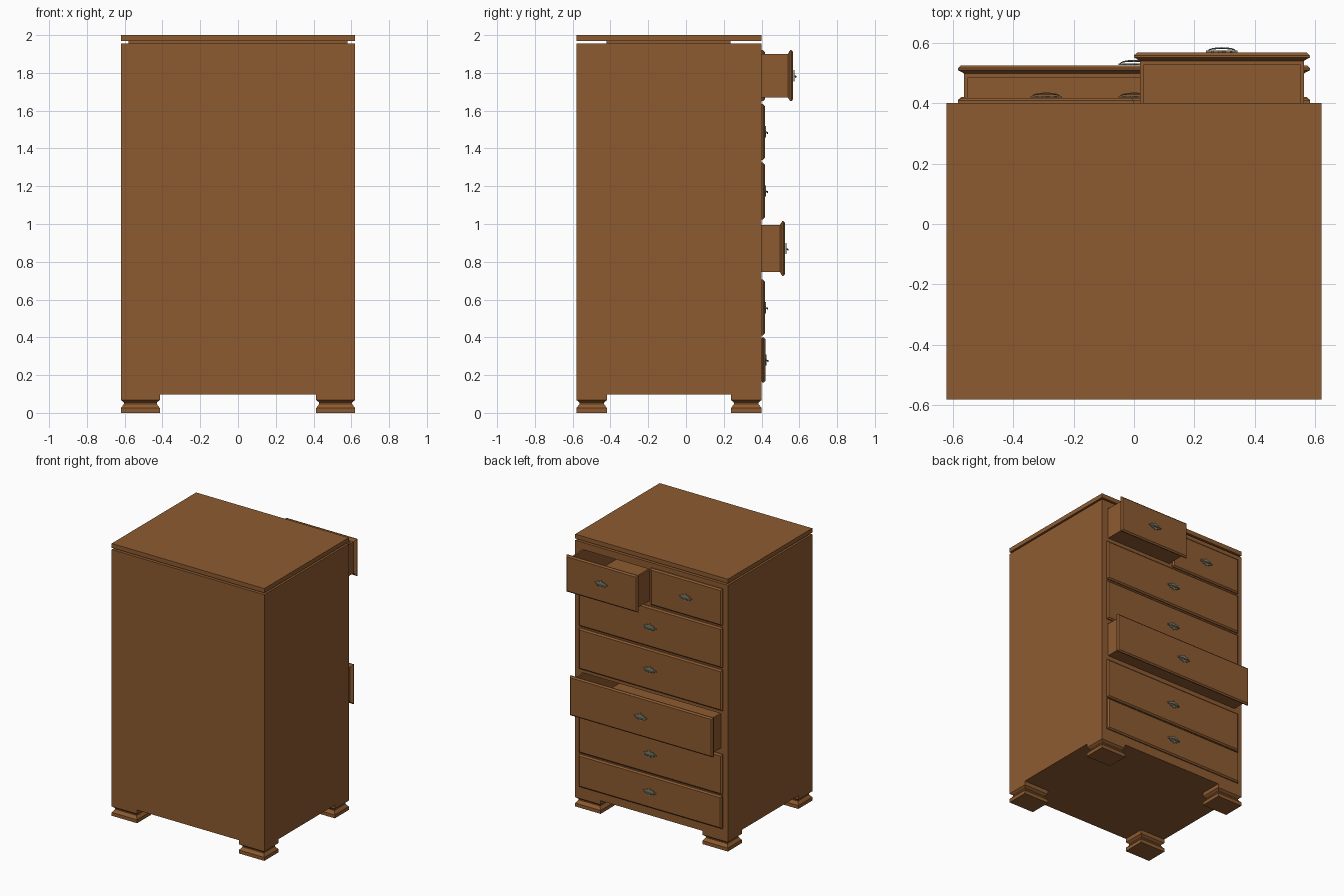
import bpy, bmesh, math
from mathutils import Vector, Matrix

if "Cube" in bpy.data.objects:
    bpy.data.objects.remove(bpy.data.objects["Cube"])


def material(name, rgb):
    m = bpy.data.materials.new(name)
    m.diffuse_color = (*rgb, 1)
    m.use_nodes = True
    m.node_tree.nodes["Principled BSDF"].inputs["Base Color"].default_value = m.diffuse_color
    return m


WOOD = material("brown wood", (0.27, 0.105, 0.03))
METAL = material("aged metal", (0.2, 0.2, 0.14))


def add_box(bm, x0, x1, y0, y1, z0, z1):
    c = Vector(((x0 + x1) / 2, (y0 + y1) / 2, (z0 + z1) / 2))
    bmesh.ops.create_cube(bm, size=1, matrix=Matrix.Translation(c)
                          @ Matrix.Diagonal((x1 - x0, y1 - y0, z1 - z0, 1)))


def add_rings(bm, rings):
    """Loft closed rings of points and cap both ends."""
    loops = [[bm.verts.new(p) for p in r] for r in rings]
    for a, b in zip(loops, loops[1:]):
        n = len(a)
        for i in range(n):
            bm.faces.new((a[i], a[(i + 1) % n], b[(i + 1) % n], b[i]))
    bm.faces.new(loops[0])
    bm.faces.new(loops[-1])


def finish(bm, name, mat):
    bmesh.ops.recalc_face_normals(bm, faces=bm.faces)
    me = bpy.data.meshes.new(name)
    bm.to_mesh(me)
    bm.free()
    me.materials.append(mat)
    ob = bpy.data.objects.new(name, me)
    bpy.context.collection.objects.link(ob)
    return ob


# Drawers: x range, z range of the front panel, and how far pulled out
DRAWERS = [
    (0.0, 0.582, 1.65, 1.92, 0.15),
    (-0.582, 0.0, 1.65, 1.92, 0.0),
    (-0.582, 0.582, 1.34, 1.635, 0.0),
    (-0.582, 0.582, 1.025, 1.325, 0.0),
    (-0.582, 0.582, 0.725, 1.015, 0.108),
    (-0.582, 0.582, 0.41, 0.705, 0.0),
    (-0.582, 0.582, 0.16, 0.40, 0.003),
]
INSET = 0.02      # drawer box is smaller than its front panel
FACE = 0.417      # front of a closed drawer panel

# Carcass with an opening cut for every drawer
bm = bmesh.new()
add_box(bm, -0.62, 0.62, -0.58, 0.40, 0.097, 1.955)
carcass = finish(bm, "cabinet_body", WOOD)
bm = bmesh.new()
for x0, x1, z0, z1, _ in DRAWERS:
    g = INSET - 0.003
    add_box(bm, x0 + g, x1 - g, -0.50, 0.6, z0 + g, z1 - g)
cutter = finish(bm, "opening_cutter", WOOD)
cutter.hide_render = True
cut = carcass.modifiers.new("openings", "BOOLEAN")
cut.operation = "DIFFERENCE"
cut.solver = "EXACT"
cut.object = cutter
bpy.context.view_layer.objects.active = carcass
bpy.ops.object.modifier_apply(modifier=cut.name)
bpy.data.objects.remove(cutter)

# Top slab on a recessed neck
bm = bmesh.new()
add_box(bm, -0.58, 0.58, -0.42, 0.235, 1.95, 1.975)
finish(bm, "top_neck", WOOD)
bm = bmesh.new()
add_box(bm, -0.62, 0.62, -0.58, 0.40, 1.968, 2.0)
finish(bm, "top_slab", WOOD)

# Waisted feet
FOOT = [(0.0, 0.0), (0.025, 0.0), (0.047, 0.016), (0.055, 0.016), (0.068, 0.0), (0.098, 0.0)]
for side, sx in (("left", -0.517), ("right", 0.517)):
    for end, sy in (("front", -0.499), ("back", 0.319)):
        bm = bmesh.new()
        rings = []
        for z, d in FOOT:
            w, l = 0.103 - d, 0.081 - d
            rings.append([(sx + a * w, sy + b * l, z)
                          for a, b in ((-1, -1), (1, -1), (1, 1), (-1, 1))])
        add_rings(bm, rings)
        finish(bm, f"{end}_{side}_foot", WOOD)


def drawer(i, x0, x1, z0, z1, out):
    # Front panel with bevelled edges
    bm = bmesh.new()
    f = FACE + out
    rings = []
    for y, d in ((f - 0.027, INSET), (f - 0.016, 0.0), (f - 0.009, 0.0), (f, 0.01)):
        rings.append([(x0 + d, y, z0 + d), (x1 - d, y, z0 + d),
                      (x1 - d, y, z1 - d), (x0 + d, y, z1 - d)])
    add_rings(bm, rings)
    finish(bm, f"drawer_front_{i}", WOOD)
    # Open box behind the panel: inset the top face and sink it
    bm = bmesh.new()
    add_box(bm, x0 + INSET, x1 - INSET, f - 0.89, f - 0.027, z0 + INSET, z1 - INSET)
    bm.normal_update()
    top = max(bm.faces, key=lambda q: q.calc_center_median().z)
    bmesh.ops.inset_region(bm, faces=[top], thickness=0.018)
    down = bmesh.ops.extrude_face_region(bm, geom=[top])
    verts = [v for v in down["geom"] if isinstance(v, bmesh.types.BMVert)]
    bmesh.ops.translate(bm, verts=verts, vec=(0, 0, -(z1 - z0 - 2 * INSET - 0.02)))
    if top.is_valid:
        bmesh.ops.delete(bm, geom=[top], context="FACES_ONLY")
    finish(bm, f"drawer_box_{i}", WOOD)
    handle(i, (x0 + x1) / 2, f, (z0 + z1) / 2)


def handle(i, cx, f, cz):
    # Winged back plate, mirrored outline
    bm = bmesh.new()
    q = [(0.0, 0.03), (0.012, 0.016), (0.028, 0.018), (0.034, 0.008), (0.052, 0.004)]
    right = q + [(x, -z) for x, z in reversed(q)]
    outline = right + [(-x, z) for x, z in reversed(right) if x > 0]
    rings = [[(cx + x, y, cz + z) for x, z in outline] for y in (f + 0.001, f + 0.007)]
    add_rings(bm, rings)
    finish(bm, f"handle_plate_{i}", METAL)
    # Bowed grip
    bm = bmesh.new()
    rings = []
    for k in range(9):
        t = math.pi * k / 8
        x, y, r = cx - 0.046 * math.cos(t), f + 0.006 + 0.009 * math.sin(t), 0.002 + 0.004 * math.sin(t)
        rings.append([(x, y + 0.5 * r * math.cos(a), cz - 0.006 * math.sin(t) + r * math.sin(a))
                      for a in (math.tau * j / 8 for j in range(8))])
    add_rings(bm, rings)
    finish(bm, f"handle_grip_{i}", METAL)


for i, d in enumerate(DRAWERS, 1):
    drawer(i, *d)
